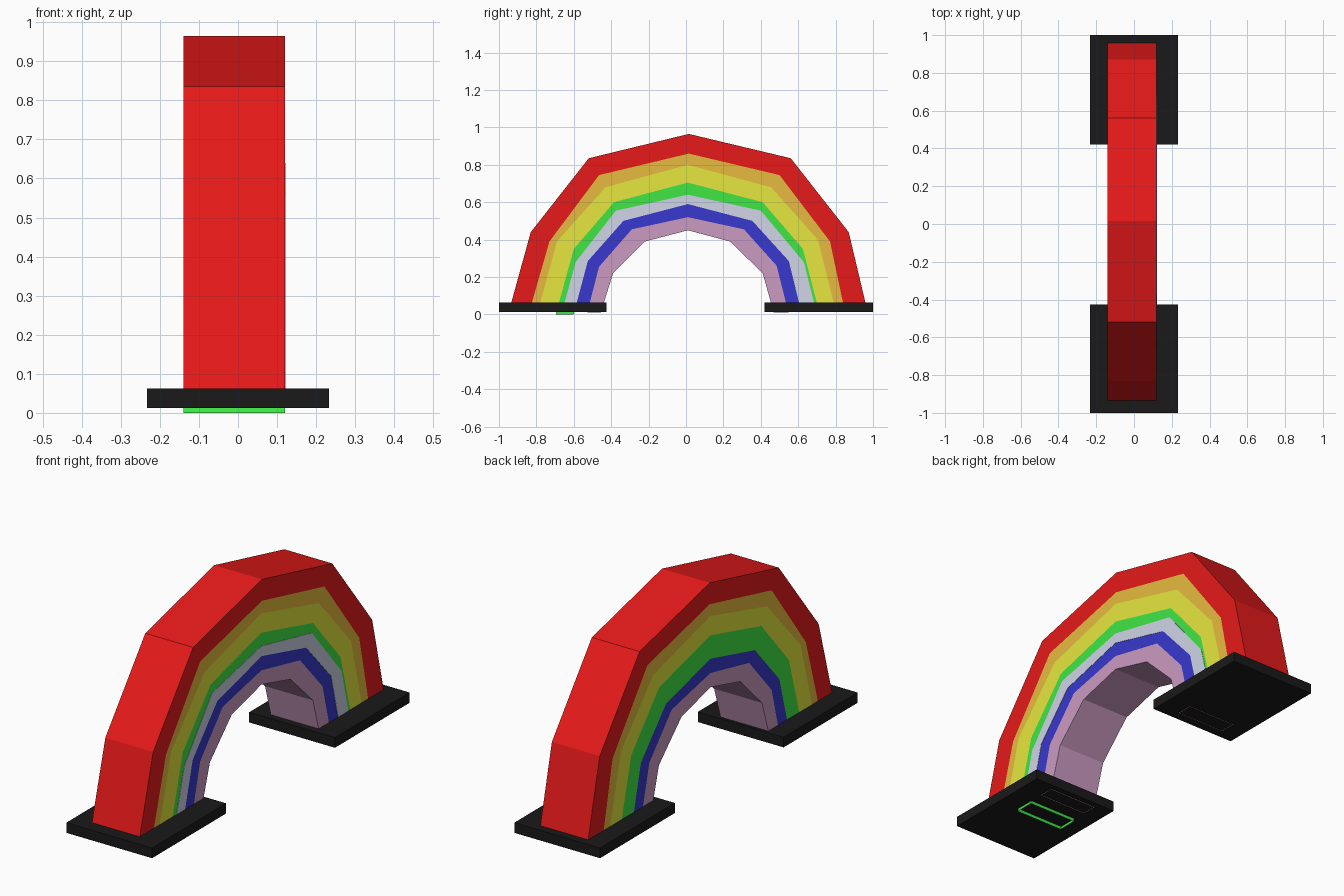
import bpy, bmesh

if "Cube" in bpy.data.objects:
    bpy.data.objects.remove(bpy.data.objects["Cube"])


def material(name, rgb):
    m = bpy.data.materials.new(name)
    m.diffuse_color = (*rgb, 1)
    m.use_nodes = True
    m.node_tree.nodes["Principled BSDF"].inputs["Base Color"].default_value = m.diffuse_color
    return m


def add_object(name, bm, mat):
    bmesh.ops.recalc_face_normals(bm, faces=bm.faces)
    mesh = bpy.data.meshes.new(name)
    bm.to_mesh(mesh)
    bm.free()
    mesh.materials.append(mat)
    bpy.context.collection.objects.link(bpy.data.objects.new(name, mesh))


def extend(curve, z_front, z_back):
    """Run both legs straight on, down into the base slabs."""
    def drop(p, q, z):
        t = (z - p[1]) / (q[1] - p[1])
        return (p[0] + t * (q[0] - p[0]), z)
    return ([drop(curve[0], curve[1], z_front)] + curve[1:-1]
            + [drop(curve[-1], curve[-2], z_back)])


def band(name, outer, inner, rgb, x0=-0.14, x1=0.12, feet=(0.03, 0.03)):
    """Square-section arch between two (y, z) curves, open at the feet."""
    outer, inner = extend(outer, *feet), extend(inner, *feet)
    bm = bmesh.new()
    rings = [[bm.verts.new((x, *p)) for x, p in
              ((x0, o), (x1, o), (x1, i), (x0, i))]
             for o, i in zip(outer, inner)]
    for a, b in zip(rings, rings[1:]):
        for k in range(4):
            n = (k + 1) % 4
            bm.faces.new((a[k], a[n], b[n], b[k]))
    add_object(name, bm, material(name + "_colour", rgb))


# Boundary curves from outside to inside, as (y, z)
c_outer = [(-.935, .06), (-.83, .44), (-.52, .835), (.015, .965), (.56, .835), (.87, .44), (.96, .06)]
c_orange = [(-.825, .06), (-.73, .39), (-.465, .745), (.015, .86), (.50, .745), (.77, .39), (.84, .06)]
c_yellow = [(-.78, .06), (-.69, .39), (-.43, .68), (.01, .80), (.455, .68), (.705, .40), (.79, .06)]
c_green = [(-.68, .06), (-.60, .35), (-.385, .60), (.01, .705), (.41, .60), (.625, .35), (.70, .06)]
c_pale = [(-.65, .06), (-.59, .28), (-.375, .555), (.01, .64), (.40, .555), (.63, .28), (.685, .06)]
c_blue = [(-.585, .06), (-.525, .285), (-.335, .50), (.01, .59), (.355, .50), (.55, .285), (.605, .06)]
c_purple = [(-.515, .06), (-.465, .255), (-.29, .455), (.01, .52), (.31, .455), (.485, .26), (.535, .06)]
c_inner = [(-.44, .06), (-.39, .22), (-.22, .39), (.01, .45), (.235, .39), (.41, .22), (.455, .06)]

# Colour bands; the pale blue one overlaps the green on the right side only
band("red_band", c_outer, c_orange, (.8, .01, .01))
band("orange_band", c_orange, c_yellow, (.8, .5, .05))
band("yellow_band", c_yellow, c_green, (.8, .8, .05))
band("green_band", c_green, c_blue, (.05, .8, .06), feet=(0, .03))
band("pale_blue_band", c_pale, c_blue, (.63, .66, .8), x0=-.138, x1=.1215)
band("blue_band", c_blue, c_purple, (.04, .04, .62))
band("purple_band", c_purple, c_inner, (.6, .33, .54), feet=(.01, .01))

# Base slabs
black = material("black", (.01, .01, .01))
for name, y0, y1 in (("front_base", -1, -.425), ("back_base", .42, 1)):
    bm = bmesh.new()
    bmesh.ops.create_cube(bm, size=1)
    bmesh.ops.scale(bm, vec=(.466, y1 - y0, .05), verts=bm.verts)
    bmesh.ops.translate(bm, vec=(0, (y0 + y1) / 2, .038), verts=bm.verts)
    add_object(name, bm, black)
